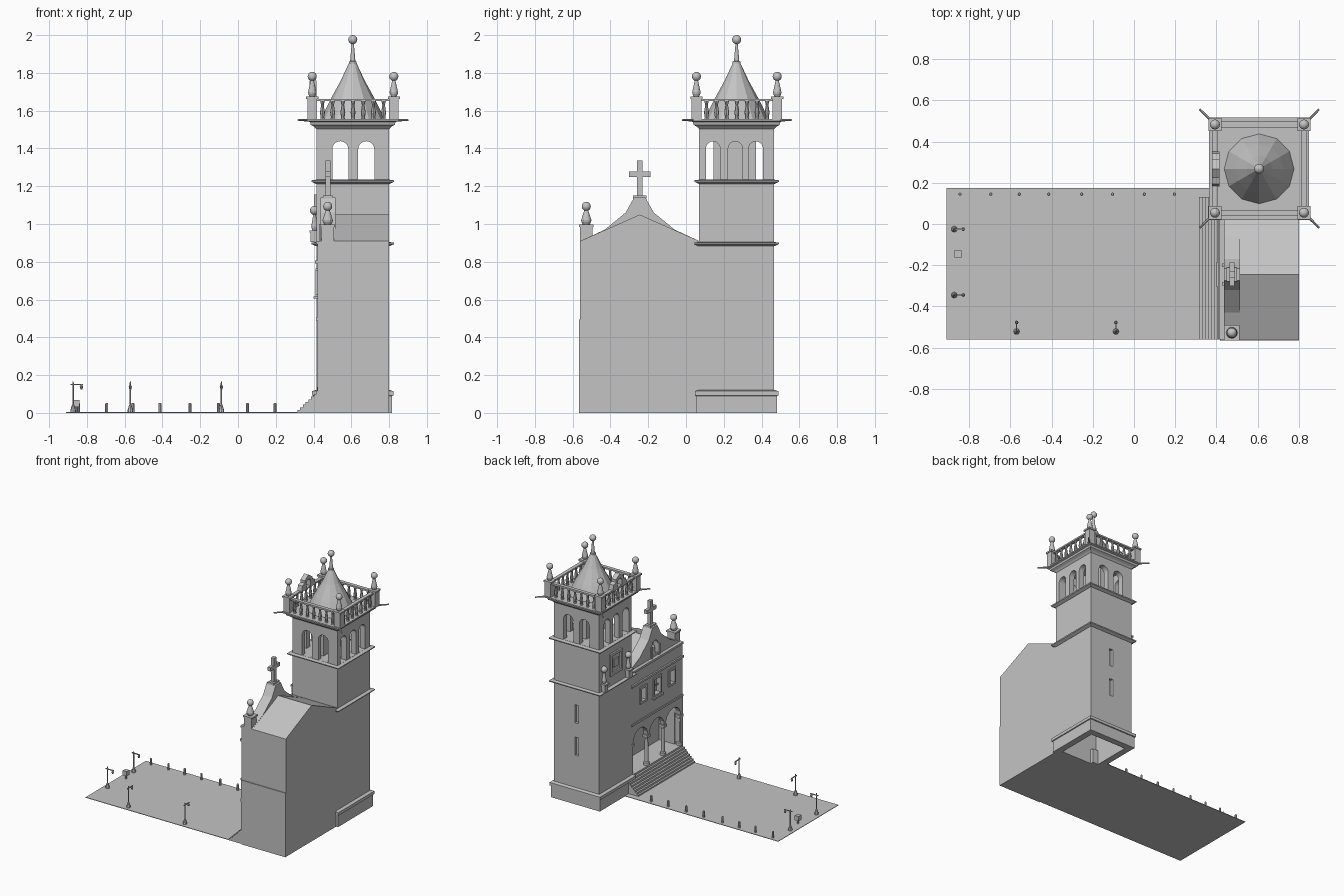
import bpy, bmesh, math
from mathutils import Vector

if "Cube" in bpy.data.objects:
    bpy.data.objects.remove(bpy.data.objects["Cube"], do_unlink=True)

stone = bpy.data.materials.new("light_grey_stone")
stone.use_nodes = True
stone.diffuse_color = (0.55, 0.55, 0.55, 1)
stone.node_tree.nodes["Principled BSDF"].inputs["Base Color"].default_value = (0.55, 0.55, 0.55, 1)


def finish(name, bm, smooth=False):
    bmesh.ops.recalc_face_normals(bm, faces=bm.faces)
    for f in bm.faces:
        f.smooth = smooth
    mesh = bpy.data.meshes.new(name)
    bm.to_mesh(mesh)
    bm.free()
    mesh.materials.append(stone)
    ob = bpy.data.objects.new(name, mesh)
    bpy.context.scene.collection.objects.link(ob)
    return ob


def skin(name, rings):
    """Join a stack of rings with side faces and cap both ends."""
    bm = bmesh.new()
    loops = [[bm.verts.new(p) for p in ring] for ring in rings]
    n = len(loops[0])
    for a, b in zip(loops, loops[1:]):
        for i in range(n):
            bm.faces.new((a[i], a[(i + 1) % n], b[(i + 1) % n], b[i]))
    bm.faces.new(loops[0])
    bm.faces.new(loops[-1])
    return finish(name, bm)


def tiers(name, rect, profile):
    """Rectangular stack: profile is (height, outward offset)."""
    x0, x1, y0, y1 = rect
    return skin(name, [[(x0 - o, y0 - o, z), (x1 + o, y0 - o, z), (x1 + o, y1 + o, z), (x0 - o, y1 + o, z)]
                       for z, o in profile])


def box(name, x0, x1, y0, y1, z0, z1):
    return tiers(name, (x0, x1, y0, y1), [(z0, 0), (z1, 0)])


def lathe(name, x, y, profile, sides=12):
    """Turned shape: profile is (height, radius)."""
    turn = [2 * math.pi * i / sides for i in range(sides)]
    return skin(name, [[(x + r * math.cos(t), y + r * math.sin(t), z) for t in turn] for z, r in profile])


def prism(name, pts, a, b, axis="x"):
    """Extrude a (horizontal, height) outline along x or y."""
    place = (lambda d, p: (d, p[0], p[1])) if axis == "x" else (lambda d, p: (p[0], d, p[1]))
    return skin(name, [[place(d, p) for p in pts] for d in (a, b)])


def ball(name, x, y, z, r):
    bm = bmesh.new()
    bmesh.ops.create_uvsphere(bm, u_segments=16, v_segments=10, radius=r)
    bmesh.ops.translate(bm, verts=bm.verts, vec=(x, y, z))
    return finish(name, bm, True)


def arch(c, width, bottom, spring):
    r = width / 2
    curve = [(c + r * math.cos(math.pi * i / 10), spring + r * math.sin(math.pi * i / 10)) for i in range(11)]
    return [(c + r, bottom)] + curve + [(c - r, bottom)]


def cut(ob, cutter, keep=False):
    mod = ob.modifiers.new("opening", "BOOLEAN")
    mod.operation, mod.solver, mod.object = "DIFFERENCE", "EXACT", cutter
    bpy.context.view_layer.update()
    with bpy.context.temp_override(object=ob, active_object=ob):
        bpy.ops.object.modifier_apply(modifier=mod.name)
    if not keep:
        bpy.data.objects.remove(cutter, do_unlink=True)


def frame(name, x0, x1, y, z, w, h, rim):
    ob = box(name, x0, x1, y - w / 2, y + w / 2, z - h / 2, z + h / 2)
    cut(ob, box("cutter", x0 - .1, x1 + .1, y - w / 2 + rim, y + w / 2 - rim, z - h / 2 + rim, z + h / 2 - rim))
    return ob


def pinnacle(name, x, y, z, half, plinth, tall):
    top = z + plinth
    tiers(name + "_plinth", (x - half, x + half, y - half, y + half),
          [(z, 0), (top, 0), (top, .006), (top + .012, .006)])
    lathe(name + "_cone", x, y, [(top + .012, half * .55), (top + .025, half * .8), (top + .035, half * .85),
                                 (top + tall, half * .3)])
    ball(name + "_ball", x, y, top + tall + .018, .024)


# Plaza with stairs
FRONT, BACK, LOW, HIGH, MID = .42, .80, -.56, .07, -.245
box("plaza", -.91, .44, LOW, .175, 0, .004)
steps = [(.5, 0)]
for i in range(8):
    x = .315 + i * .0145
    steps += [(x, i * .0144), (x, (i + 1) * .0144)]
prism("stairs", steps + [(.5, .115)], LOW, .13, "y")

# Nave, facade and gable
nave = prism("nave", [(LOW, 0), (HIGH, 0), (HIGH, .91), (MID, 1.05), (LOW, .91)], .5, BACK)
facade = box("facade", FRONT, .52, LOW, HIGH, 0, .91)
gable = prism("gable", [(LOW, .88), (HIGH, .88), (HIGH, .91), (-.06, .97), (-.17, 1.06), (-.215, 1.14),
                        (-.275, 1.14), (-.32, 1.06), (-.43, .97), (LOW, .91)], .437, .515)
box("side_wall_lower", FRONT, BACK, LOW - .006, LOW, 0, .495)

# Portico: hollow porch, three arches on round columns
porch = box("cutter", .455, .60, -.53, .045, .115, .47)
cut(facade, porch, True)
cut(nave, porch)
for i in range(3):
    cut(facade, prism("cutter", arch(MID + (i - 1) * .2, .18, .115, .35), .38, .47))
cut(facade, box("cutter", .38, .47, -.53, .04, .115, .33))
for i in range(4):
    y = MID + (i - 1.5) * .2
    lathe("portico_column", .439, y, [(.115, .022), (.135, .022), (.14, .014), (.32, .012), (.335, .02)])
    box("column_capital", .417, .461, y - .02, y + .02, .33, .35)
for z, o in ((.49, .006), (.79, .012), (.895, .008)):
    box("facade_moulding", FRONT - o, .45, LOW, HIGH, z, z + .016)

# Upper windows and gable niche with figure
for y, w, h in ((-.075, .085, .13), (MID, .10, .15), (-.425, .085, .13)):
    cut(facade, box("cutter", .38, .45, y - w / 2 + .015, y + w / 2 - .015, .69 - h / 2 + .015, .69 + h / 2 - .015))
    frame("window_frame", FRONT - .009, FRONT + .01, y, .69, w, h, .016)
box("balcony_sill", FRONT - .02, FRONT + .01, MID - .06, MID + .06, .605, .617)
box("window_bar", .43, .436, MID - .04, MID + .04, .685, .693)
cut(gable, prism("cutter", arch(MID, .07, .93, 1.0), .40, .475))
lathe("niche_figure", .455, MID, [(.93, .018), (.95, .016), (.985, .013), (1.0, .006)])
ball("niche_figure_head", .455, MID, 1.008, .01)
for s in (-1, 1):
    box("niche_pilaster", .428, .437, MID + s * .045 - .008, MID + s * .045 + .008, .911, 1.0)

# Cross on the gable
box("cross_base", .45, .50, MID - .035, MID + .035, 1.135, 1.152)
box("cross_post", .463, .49, MID - .015, MID + .015, 1.15, 1.335)
box("cross_arm", .464, .489, MID - .057, MID + .057, 1.25, 1.278)
pinnacle("gable_pinnacle", .475, -.528, .90, .032, .085, .09)

# Tower shaft, open underneath, with slit windows
TOWER = (.415, .80, .07, .466)
CX, CY = .6075, .268
shaft = tiers("tower_shaft", TOWER, [(0, .016), (.09, .016), (.092, .023), (.115, .023), (.122, 0), (.89, 0)])
cut(shaft, box("cutter", .45, .765, .105, .431, -.1, .86))
for z in (.37, .62):
    cut(shaft, box("cutter", CX - .015, CX + .015, .445, .52, z, z + .14))
CORNICE = [(0, .004), (.01, .025), (.018, .027), (.022, 0)]
tiers("lower_cornice", TOWER, [(.883 + z, o) for z, o in CORNICE])
tiers("tower_middle", TOWER, [(.89, 0), (1.225, 0)])
tiers("middle_cornice", TOWER, [(1.213 + z, o) for z, o in CORNICE])
frame("tower_plaque_frame", .403, .416, CY, 1.07, .15, .17, .02)
box("tower_plaque", .406, .416, CY - .03, CY + .03, 1.04, 1.10)
for y in (.125, .42):
    pinnacle("tower_front_pinnacle", .405, y, .904, .02, .05, .10)

# Belfry
belfry = tiers("belfry", TOWER, [(1.225, 0), (1.51, 0)])
cut(belfry, box("cutter", .46, .755, .115, .421, 1.236, 1.49))
for x in (.5415, .679):
    cut(belfry, prism("cutter", arch(x, .085, 1.236, 1.396), 0, .6, "y"))
for y in (.143, .261, .37):
    cut(belfry, prism("cutter", arch(y, .075, 1.236, 1.40), .3, .9))
box("belfry_core", .59, .63, .145, .37, 1.235, 1.50)

# Upper cornice, balustrade and spouts
tiers("upper_cornice", TOWER, [(1.503, 0), (1.515, .012), (1.525, .03), (1.54, .034), (1.545, .05), (1.555, .05)])
X0, X1, Y0, Y1 = .393, .825, .055, .483
for y in (Y0, Y1):
    box("balustrade_rail", X0, X1, y - .014, y + .014, 1.65, 1.662)
for x in (X0, X1):
    box("balustrade_rail", x - .014, x + .014, Y0, Y1, 1.65, 1.662)
BALUSTER = [(1.553, .012), (1.565, .009), (1.59, .013), (1.63, .007), (1.652, .012)]
for i in range(1, 8):
    t = i / 8
    spots = [(X0 + (X1 - X0) * t, y) for y in (Y0, Y1)] + [(x, Y0 + (Y1 - Y0) * t) for x in (X0, X1)]
    for x, y in spots:
        lathe("baluster", x, y, BALUSTER, 8)
for x, sx in ((X0, -1), (X1, 1)):
    for y, sy in ((Y0, -1), (Y1, 1)):
        pinnacle("tower_pinnacle", x, y, 1.553, .026, .11, .10)
        bm = bmesh.new()
        bmesh.ops.create_cone(bm, cap_ends=True, segments=8, radius1=.008, radius2=.005, depth=.13)
        turn = Vector((sx, sy, 0)).to_track_quat("Z", "Y")
        bmesh.ops.rotate(bm, verts=bm.verts, matrix=turn.to_matrix())
        bmesh.ops.translate(bm, verts=bm.verts, vec=(x + sx * .028, y + sy * .028, 1.55))
        finish("water_spout", bm)

# Small bell gable on the balustrade
crest = prism("bell_gable", [(CY - .085, 1.655), (CY + .085, 1.655), (CY + .075, 1.70), (CY + .045, 1.71),
                             (CY + .045, 1.73), (CY, 1.76), (CY - .045, 1.73), (CY - .045, 1.71),
                             (CY - .075, 1.70)], .378, .415)
cut(crest, prism("cutter", arch(CY, .05, 1.665, 1.70), .3, .5))

# Spire
lathe("spire", CX, CY, [(1.55, .172), (1.66, .118), (1.76, .063), (1.85, .021), (1.86, .021), (1.862, .014),
                        (1.955, .006)])
ball("spire_ball", CX, CY, 1.976, .024)

# Street furniture
for x in (-.845, -.695, -.557, -.414, -.254, -.104, .05, .196):
    lathe("bollard", x, .145, [(0, .008), (.048, .008), (.053, .005)], 8)


def street_lamp(x, y, dx, dy):
    lathe("lamp_post", x, y, [(0, .015), (.012, .015), (.04, .007), (.045, .004), (.155, .004), (.167, .002)], 8)
    ax, ay = x + dx * .05, y + dy * .05
    box("lamp_arm", min(x - dx * .012, ax) - .003, max(x - dx * .012, ax) + .003,
        min(y - dy * .012, ay) - .003, max(y - dy * .012, ay) + .003, .147, .153)
    lathe("lamp_lantern", ax - dx * .006, ay - dy * .006, [(.125, .005), (.138, .009), (.15, .003)], 8)


for y in (-.025, -.345):
    street_lamp(-.873, y, 1, 0)
for x in (-.57, -.088):
    street_lamp(x, -.522, 0, 1)
box("litter_bin", -.872, -.838, -.162, -.128, .032, .068)
lathe("litter_bin_post", -.855, -.145, [(0, .007), (.035, .007)], 8)
